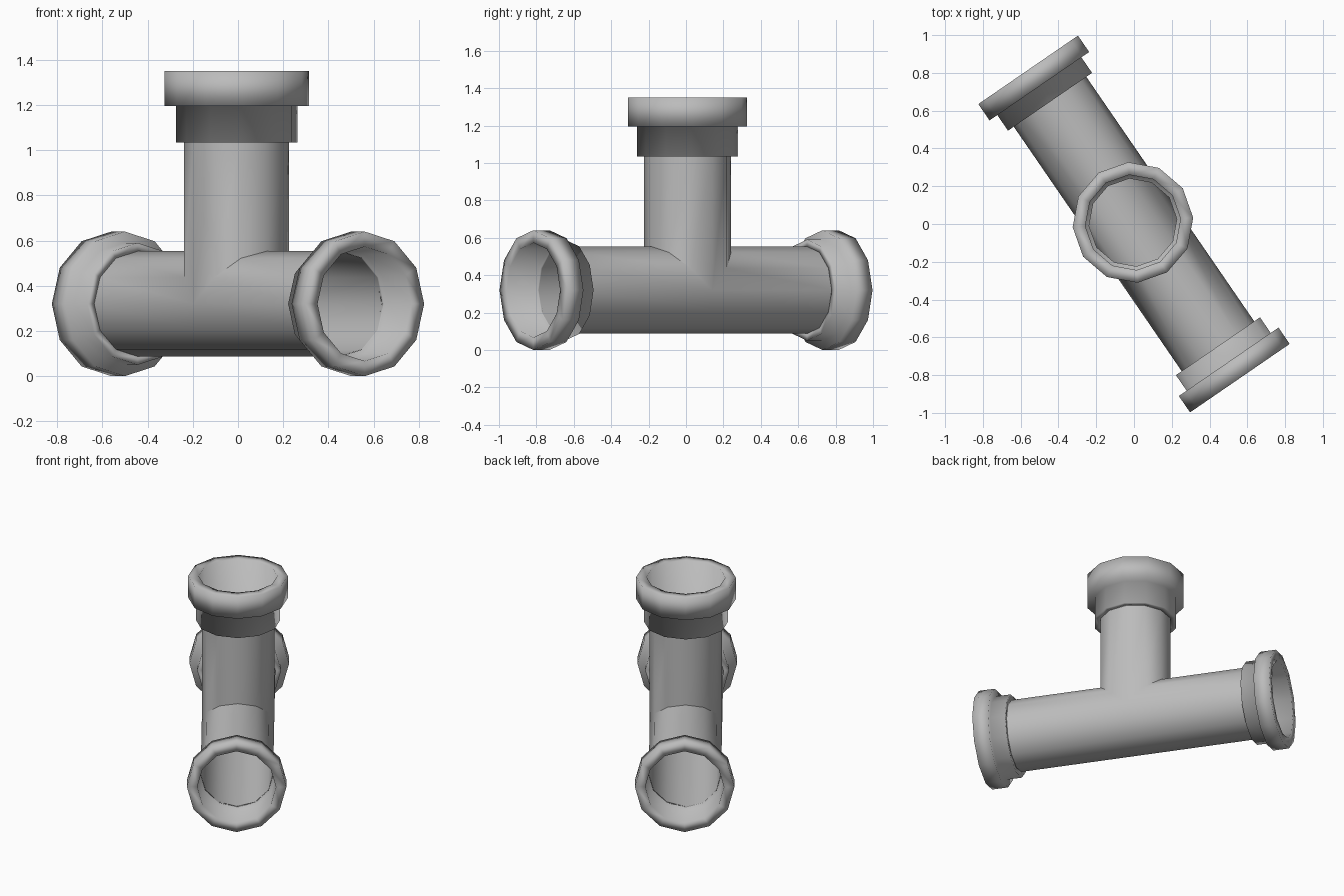
import bpy, bmesh, math
from mathutils import Vector

if "Cube" in bpy.data.objects:
    bpy.data.objects.remove(bpy.data.objects["Cube"], do_unlink=True)

SIDES = 12
PIPE_R, COLLAR_R, FLANGE_R, BORE_R = 0.233, 0.27, 0.32, 0.253
UP = Vector((0, 0, 1))
RUN = Vector((0.566, -0.824, 0)).normalized()   # direction of the straight run
SIDE = Vector((-RUN.y, RUN.x, 0))               # across the run
JOINT = UP * FLANGE_R - RUN * 0.01              # where the three axes meet

grey = bpy.data.materials.new("pipe_grey")
grey.use_nodes = True
grey.diffuse_color = (0.5, 0.5, 0.5, 1)
grey.node_tree.nodes["Principled BSDF"].inputs["Base Color"].default_value = (0.5, 0.5, 0.5, 1)

# name, direction, arm length, flange depth, depth of flange plus collar
ARMS = [
    ("front", RUN, 1.0, 0.105, 0.205),
    ("back", -RUN, 0.98, 0.105, 0.205),
    ("top", UP, 1.03, 0.155, 0.315),
]


def offsets(direction, radius):
    """Points of a polygon ring around an arm axis."""
    other = direction.cross(SIDE)
    angles = [2 * math.pi * k / SIDES for k in range(SIDES)]
    return [radius * (math.cos(a) * SIDE + math.sin(a) * other) for a in angles]


def bridge(bm, lower, upper):
    for k in range(SIDES):
        n = (k + 1) % SIDES
        bm.faces.new((lower[k], lower[n], upper[n], upper[k]))


def finish(bm, name):
    mesh = bpy.data.meshes.new(name)
    bm.to_mesh(mesh)
    bm.free()
    mesh.materials.append(grey)
    mesh.shade_smooth()
    obj = bpy.data.objects.new(name, mesh)
    bpy.context.collection.objects.link(obj)
    return obj


# Tee pipe: three arms mitred where they meet
bm = bmesh.new()
for name, d, length, flange, socket in ARMS:
    ring = offsets(d, PIPE_R)
    if d == UP:
        starts = [abs(o.dot(RUN)) for o in ring]
    else:
        starts = [max(0, o.z) for o in ring]
    end = length - socket + 0.01
    lower = [bm.verts.new(JOINT + o + d * s) for o, s in zip(ring, starts)]
    upper = [bm.verts.new(JOINT + o + d * end) for o in ring]
    bridge(bm, lower, upper)
bmesh.ops.remove_doubles(bm, verts=bm.verts, dist=0.0005)
pipe = finish(bm, "tee_pipe")
bpy.ops.object.select_all(action='DESELECT')
pipe.select_set(True)
bpy.context.view_layer.objects.active = pipe
bpy.ops.object.shade_smooth_by_angle(angle=math.radians(45))

# Stepped socket on each end: collar, flange, rim and bore
for name, d, length, flange, socket in ARMS:
    back, step = length - socket, length - flange
    ledge = back + 0.02
    profile = [(PIPE_R, back), (COLLAR_R, back), (COLLAR_R, step), (FLANGE_R, step),
               (FLANGE_R, length), (BORE_R, length), (BORE_R, ledge), (PIPE_R, ledge)]
    bm = bmesh.new()
    rings = [[bm.verts.new(JOINT + o + d * t) for o in offsets(d, r)] for r, t in profile]
    for j in range(len(rings)):
        bridge(bm, rings[j], rings[(j + 1) % len(rings)])
    finish(bm, name + "_socket")
